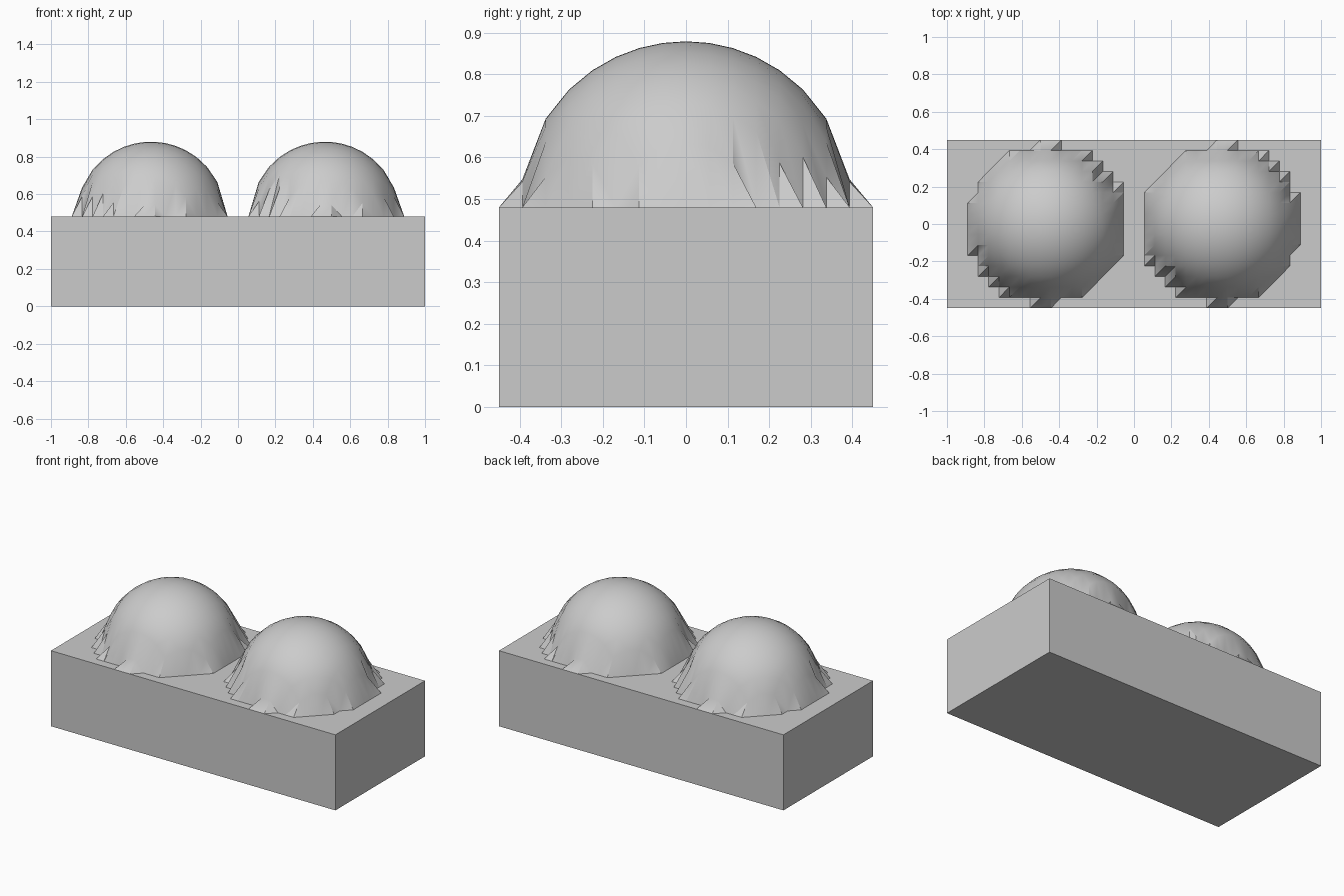
import bpy, bmesh, math

cube = bpy.data.objects.get("Cube")
if cube:
    bpy.data.objects.remove(cube, do_unlink=True)

LENGTH, DEPTH, BASE = 2.0, 0.9, 0.48
CELLS_X, CELLS_Y = 36, 16
RADIUS = 0.4
CENTRES = (-0.465, 0.465)

grey = bpy.data.materials.new("light_grey")
grey.use_nodes = True
colour = (0.6, 0.6, 0.6, 1)
grey.diffuse_color = colour
grey.node_tree.nodes["Principled BSDF"].inputs["Base Color"].default_value = colour


def add_object(name, bm):
    mesh = bpy.data.meshes.new(name)
    bm.to_mesh(mesh)
    bm.free()
    mesh.materials.append(grey)
    obj = bpy.data.objects.new(name, mesh)
    bpy.context.collection.objects.link(obj)
    return obj


def height(x, y):
    """Flat base top with two hemispheres rising from it."""
    rise = max(RADIUS ** 2 - (x - c) ** 2 - y ** 2 for c in CENTRES)
    return BASE + math.sqrt(max(rise, 0))


# Base block: open-topped box, closed by the domed surface
bm = bmesh.new()
bmesh.ops.create_cube(bm, size=1)
for v in bm.verts:
    v.co = (v.co.x * LENGTH, v.co.y * DEPTH, (v.co.z + 0.5) * BASE)
top = [f for f in bm.faces if f.normal.z > 0.5]
bmesh.ops.delete(bm, geom=top, context="FACES_ONLY")
add_object("base_block", bm)

# Domed top: regular grid, every cell split along the same diagonal
bm = bmesh.new()
bmesh.ops.create_grid(bm, x_segments=CELLS_X, y_segments=CELLS_Y, size=1)
for v in bm.verts:
    v.co.x *= LENGTH / 2
    v.co.y *= DEPTH / 2
for f in list(bm.faces):
    corners = sorted(f.verts, key=lambda v: v.co.x + v.co.y)
    bmesh.utils.face_split(f, corners[0], corners[-1])
for v in bm.verts:
    v.co.z = height(v.co.x, v.co.y)
bm.normal_update()
domes = add_object("domed_top", bm)

bpy.ops.object.select_all(action="DESELECT")
domes.select_set(True)
bpy.context.view_layer.objects.active = domes
bpy.ops.object.shade_smooth_by_angle(angle=math.radians(30))
